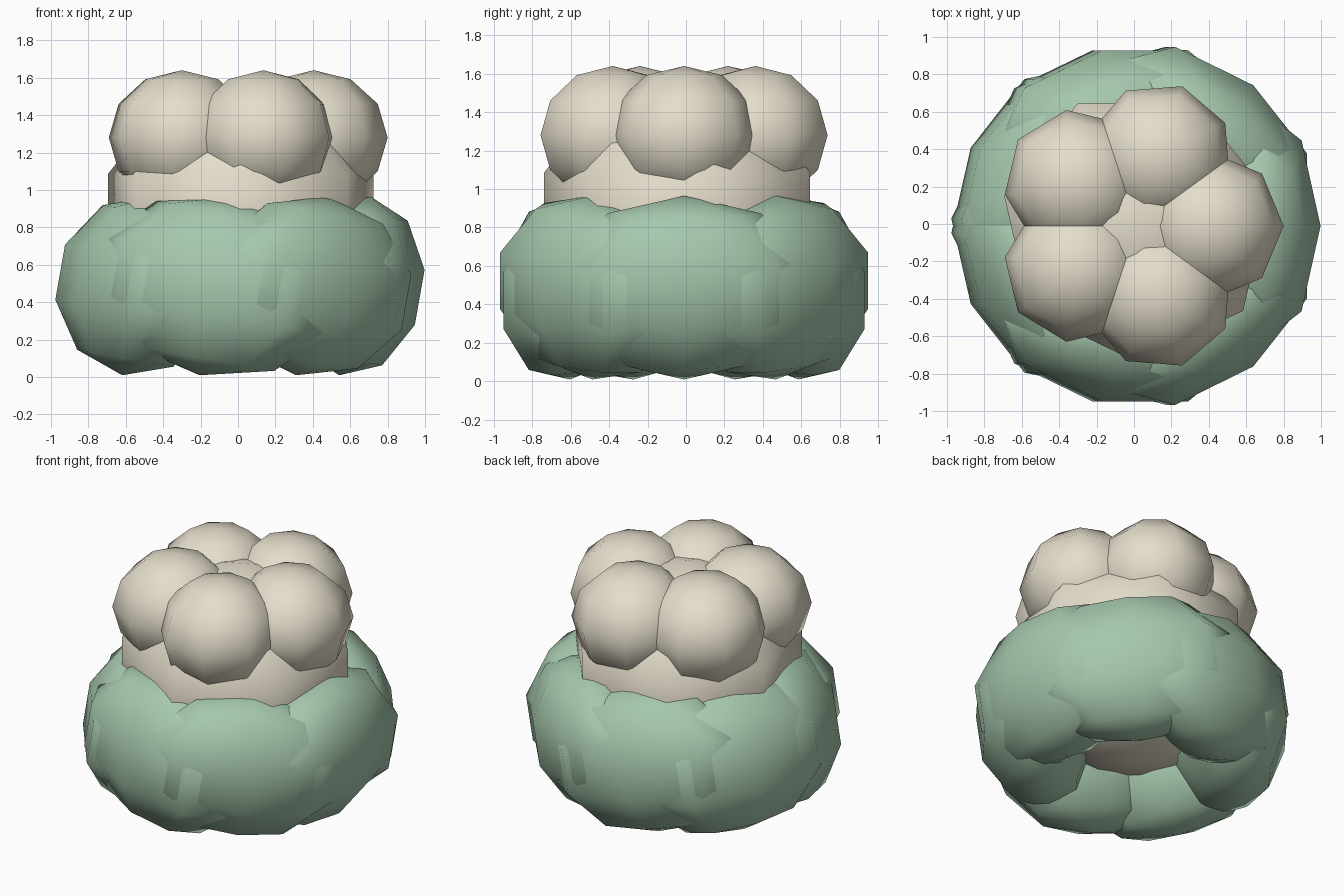
import bpy, math
from mathutils import Matrix

if "Cube" in bpy.data.objects:
    bpy.data.objects.remove(bpy.data.objects["Cube"])

OFFSET_X, OFFSET_Y = 0.015, -0.01


def material(name, rgb):
    mat = bpy.data.materials.new(name)
    mat.diffuse_color = (*rgb, 1)
    mat.use_nodes = True
    mat.node_tree.nodes["Principled BSDF"].inputs["Base Color"].default_value = mat.diffuse_color
    return mat


cream = material("cream", (0.78, 0.725, 0.595))
green = material("leaf green", (0.38, 0.575, 0.42))


def lobe(name, mat, segments, rings, dist, z, size, angle=0.0, spin=0.0, lean=0.0):
    """Squashed smooth sphere on a ring, spun about z, then leaned towards +x."""
    loc = (OFFSET_X + dist * math.cos(angle), OFFSET_Y + dist * math.sin(angle), z)
    turn = Matrix.Rotation(lean, 3, 'Y') @ Matrix.Rotation(spin, 3, 'Z')
    bpy.ops.mesh.primitive_uv_sphere_add(segments=segments, ring_count=rings, radius=1,
                                         location=loc, rotation=turn.to_euler())
    ob = bpy.context.object
    ob.name = name
    ob.scale = size
    bpy.ops.object.shade_smooth()
    ob.data.materials.append(mat)


# Central head
lobe("head_core", cream, 7, 5, 0, 0.87, (0.765, 0.765, 0.70), spin=math.pi)

# Ring of five florets on top
for i in range(5):
    a = i * math.tau / 5
    lobe(f"floret_{i + 1}", cream, 8, 6, 0.39, 1.28, (0.395, 0.395, 0.36), a, a)

# Seven thick leaves overlapping around the base, all leaning the same way
for i in range(7):
    a = i * math.tau / 7
    lobe(f"leaf_{i + 1}", green, 8, 5, 0.61, 0.487, (0.37, 0.68, 0.485), a, a,
         math.radians(10))
